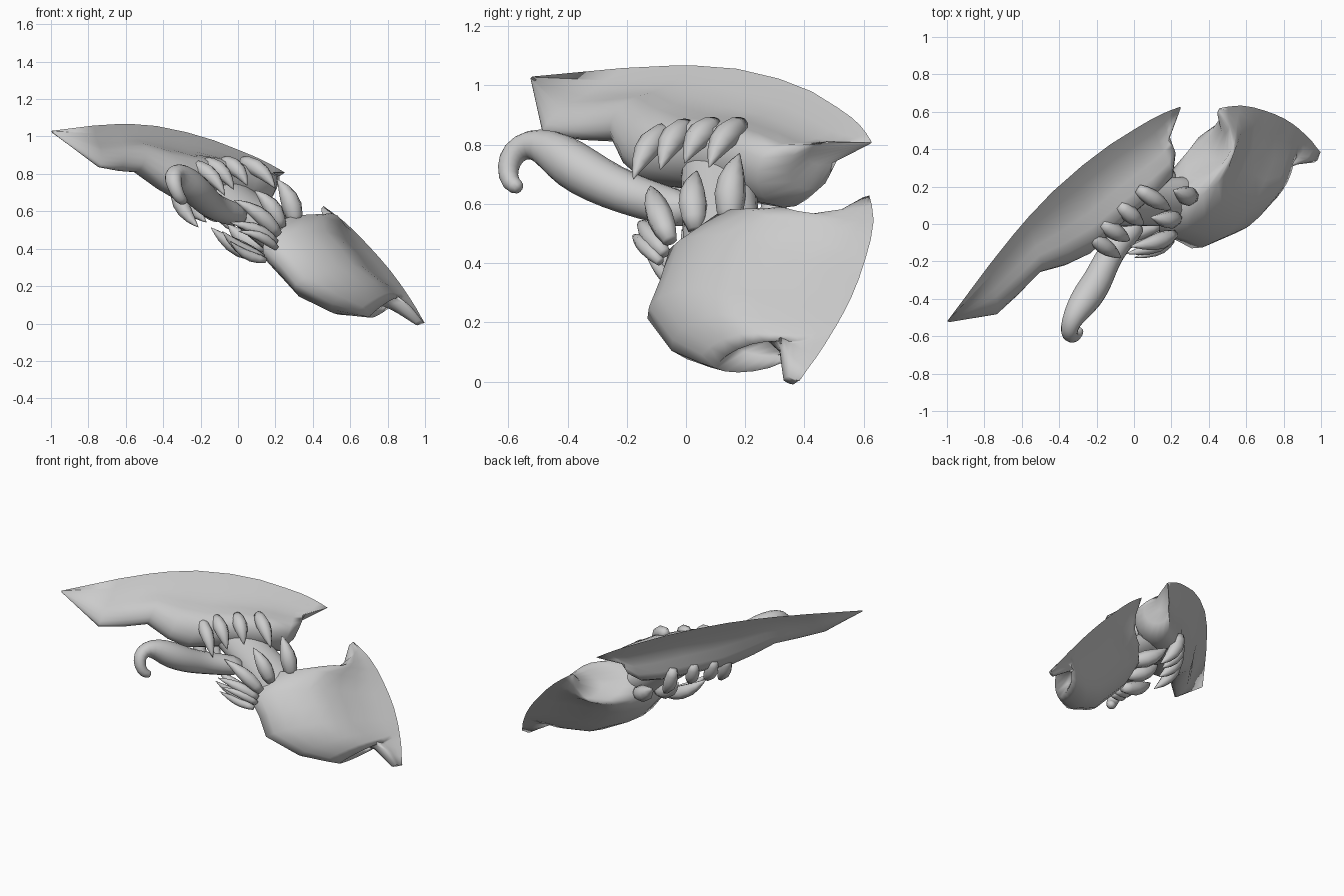
import bpy, bmesh, math
from mathutils import Vector

if "Cube" in bpy.data.objects:
    bpy.data.objects.remove(bpy.data.objects["Cube"])

# Tilted frame of the blade: p along its length, q across it, d out of its flat symmetry plane
ORIGIN = Vector((0, -0.07, 0.515))
E1 = Vector((0.826, 0.372, -0.426)).normalized()
N = Vector((0.562, -0.483, 0.67))
N = (N - E1 * N.dot(E1)).normalized()
E2 = N.cross(E1)


def place(p, q, d=0.0):
    return ORIGIN + E1 * p + E2 * q + N * d


mat = bpy.data.materials.new("bone grey")
mat.diffuse_color = (0.6, 0.6, 0.6, 1)
mat.use_nodes = True
mat.node_tree.nodes["Principled BSDF"].inputs["Base Color"].default_value = mat.diffuse_color


def finish(bm, name, levels=0):
    bmesh.ops.recalc_face_normals(bm, faces=bm.faces)
    for f in bm.faces:
        f.smooth = True
    me = bpy.data.meshes.new(name)
    bm.to_mesh(me)
    bm.free()
    me.materials.append(mat)
    ob = bpy.data.objects.new(name, me)
    bpy.context.collection.objects.link(ob)
    if levels:
        mod = ob.modifiers.new("smooth", 'SUBSURF')
        mod.levels = mod.render_levels = levels
    return ob


def skin(bm, rings):
    """Bridge equal rings of vertices and cap both ends."""
    n = len(rings[0])
    for a, b in zip(rings, rings[1:]):
        for i in range(n):
            j = (i + 1) % n
            bm.faces.new((a[i], a[j], b[j], b[i]))
    bm.faces.new(rings[0])
    bm.faces.new(rings[-1])


def jaw(name, rim, inner, thick, profile):
    """Loft from a sharp outer rim to a thick inner edge, equal on both sides."""
    bm = bmesh.new()
    rings = []
    for r, s, t in zip(rim, inner, thick):
        r, s = Vector(r), Vector(s)
        pts = [(r, 0)]
        pts += [(r.lerp(s, k), t * f) for k, f in profile]
        pts += [(s, 0)]
        pts += [(r.lerp(s, k), -t * f) for k, f in reversed(profile)]
        rings.append([bm.verts.new(place(c.x, c.y, d)) for c, d in pts])
    skin(bm, rings)
    for a, b in zip(rings, rings[1:]):      # crisp rim
        bm.edges.get((a[0], b[0])).smooth = False
    return finish(bm, name)


def tube(name, pts, radii, sides=8, levels=1, wide=1.0):
    """Tapered tube along a path lying near the symmetry plane."""
    bm = bmesh.new()
    rings = []
    for i, c in enumerate(pts):
        t = (pts[min(i + 1, len(pts) - 1)] - pts[max(i - 1, 0)]).normalized()
        u = (N - t * N.dot(t)).normalized()
        v = t.cross(u) * wide
        rings.append([bm.verts.new(c + radii[i] * (
            u * math.cos(a) + v * math.sin(a)))
            for a in (2 * math.pi * k / sides for k in range(sides))])
    skin(bm, rings)
    return finish(bm, name, levels)


# Upper jaw with long crest
jaw("upper_jaw",
    [(-1.21, 0), (-.92, .25), (-.76, .375), (-.66, .445), (-.5, .54), (-.3, .625),
     (-.12, .68), (.05, .71), (.15, .724), (.22, .728), (.28, .726), (.341, .72)],
    [(-1.2, -.01), (-.9, -.1), (-.76, -.025), (-.63, .065), (-.47, .04), (-.34, .05),
     (-.14, .17), (.06, .26), (.2, .32), (.24, .43), (.2, .52), (.335, .71)],
    [.004, .03, .055, .075, .1, .125, .145, .15, .13, .09, .05, .004],
    [(.2, .1), (.35, .25), (.48, .5), (.6, .82), (.71, 1), (.82, .92), (.91, .7), (.97, .4)])

# Lower jaw with curved tail fin and spur
jaw("lower_jaw",
    [(.584, .595), (.64, .58), (.72, .55), (.80, .5), (.87, .445), (.94, .385), (1.0, .325),
     (1.05, .265), (1.08, .225), (1.1, .195), (1.11, .18), (1.13, .15), (1.16, .1), (1.185, .05),
     (1.21, .005)],
    [(.57, .56), (.595, .42), (.51, .28), (.36, .235), (.18, .12), (.16, -.06), (.27, -.15),
     (.36, -.245), (.6, -.255), (.76, -.21), (.85, -.18), (.835, -.08), (.87, .01), (1.0, .02),
     (1.15, -.035)],
    [.004, .045, .1, .14, .155, .16, .16, .15, .13, .085, .06, .045, .045, .04, .02],
    [(.12, .15), (.25, .35), (.38, .65), (.5, .9), (.61, 1), (.74, .92), (.86, .7), (.95, .38)])

# Neck bridging the jaws
tube("neck",
     [place(-.25, .33), place(-.1, .27), place(.07, .2), place(.25, .12), place(.42, .06)],
     [.09, .095, .095, .1, .1], 10, 1, 1.5)

# Curled tongue
tube("tongue",
     [Vector(c) for c in ((.04, .02, .57), (-.08, -.09, .60), (-.15, -.2, .635), (-.19, -.3, .68),
                          (-.25, -.39, .735), (-.305, -.465, .79), (-.34, -.53, .805),
                          (-.35, -.585, .775), (-.335, -.605, .72), (-.31, -.595, .665),
                          (-.28, -.555, .65))],
     [.07, .075, .08, .088, .095, .075, .055, .05, .042, .036, .026], 8)

# Teeth: root and tip in the tilted frame, with width, repeated on both sides
upper_teeth = [((-.037, .42, .125), (.13, .235, .18), .046),
               ((-.154, .355, .11), (-.03, .185, .145), .046),
               ((-.265, .28, .1), (-.11, .11, .13), .046),
               ((-.335, .22, .09), (-.17, .02, .126), .044)]
lower_teeth = [((.33, .17, .08), (.158, .345, .168), .054),
               ((.23, .07, .08), (.03, .2, .13), .05),
               ((.2, -.02, .087), (-.097, .05, .11), .046),
               ((.2, -.06, .06), (-.08, -.053, .035), .036),
               ((.21, -.09, .05), (-.03, -.1, .04), .028)]
for row, teeth in (("upper", upper_teeth), ("lower", lower_teeth)):
    for i, (root, tip, w) in enumerate(teeth):
        for side, label in ((1, "front"), (-1, "back")):
            a = place(root[0], root[1], side * root[2])
            b = place(tip[0], tip[1], side * tip[2])
            steps = (0, .15, .35, .55, .75, .9, 1)
            pts = [a.lerp(b, k) + N * side * 0.025 * math.sin(math.pi * k) for k in steps]
            tube(f"{row}_tooth_{label}_{i + 1}", pts,
                 [w * f for f in (.55, .85, 1, .88, .58, .27, .03)], 8, 0)
